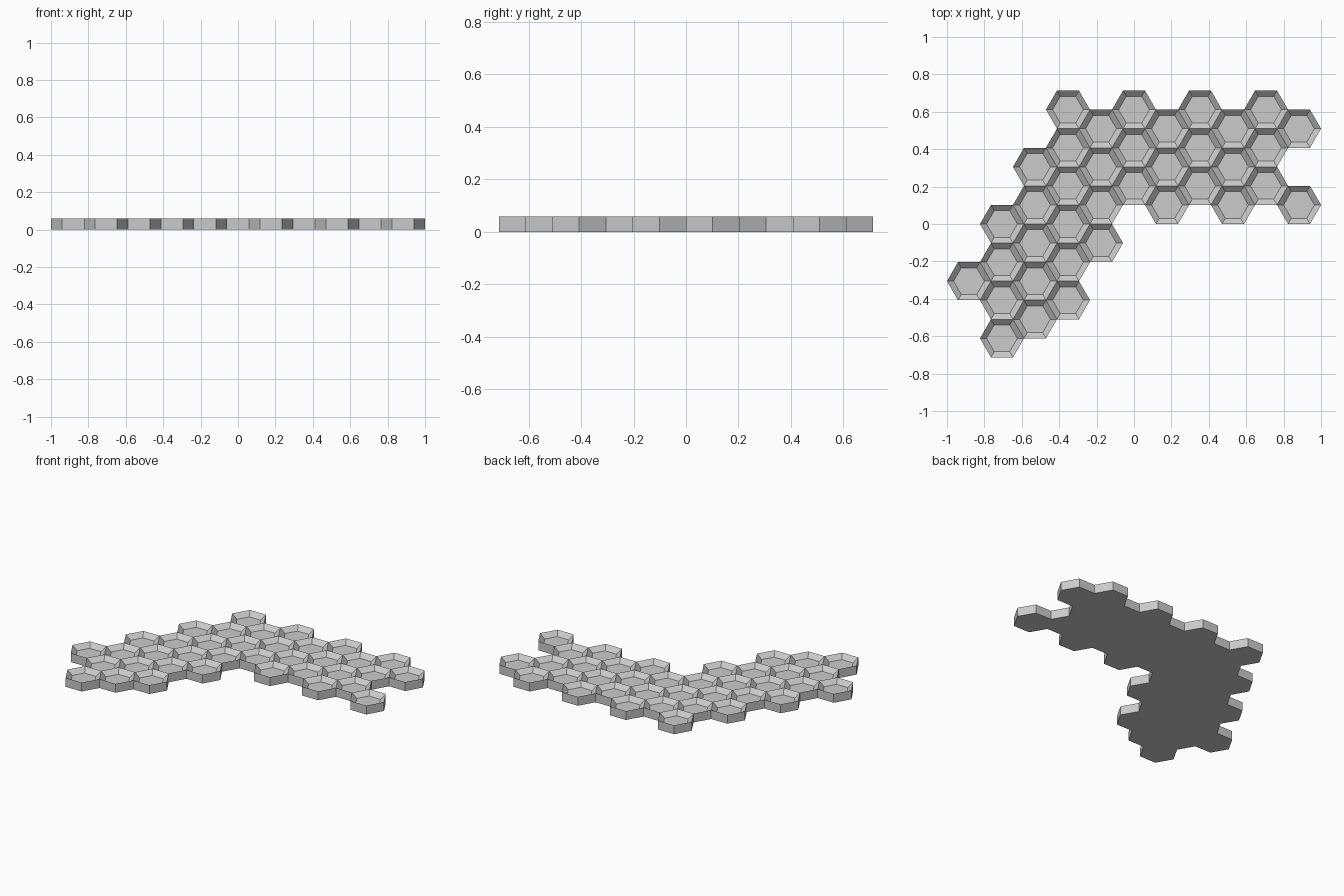
import bpy, bmesh, math

cube = bpy.data.objects.get("Cube")
if cube:
    bpy.data.objects.remove(cube, do_unlink=True)

R = 2 / 17                      # tile corner radius
HALF = R * math.sqrt(3) / 2     # half the distance between rows
HEIGHT = R / 2
FLOOR = HEIGHT / 2

grey = bpy.data.materials.new("light_grey")
grey.use_nodes = True
colour = (0.6, 0.6, 0.6, 1)
grey.diffuse_color = colour
grey.node_tree.nodes["Principled BSDF"].inputs["Base Color"].default_value = colour


def hex_ring(bm, radius, z):
    corners = [math.radians(60 * i) for i in range(6)]
    return [bm.verts.new((radius * math.cos(a), radius * math.sin(a), z)) for a in corners]


def bridge(bm, low, high):
    for i in range(6):
        j = (i + 1) % 6
        bm.faces.new((low[i], low[j], high[j], high[i]))


# Hexagonal tile: flat base, upright walls, slopes down to a sunken floor
bm = bmesh.new()
base = hex_ring(bm, R, 0)
rim = hex_ring(bm, R, HEIGHT)
floor = hex_ring(bm, R * 0.7, FLOOR)
bm.faces.new(base[::-1])
bridge(bm, base, rim)
bridge(bm, rim, floor)
bm.faces.new(floor)
bmesh.ops.recalc_face_normals(bm, faces=bm.faces)
tile_mesh = bpy.data.meshes.new("hex_tile")
bm.to_mesh(tile_mesh)
bm.free()
tile_mesh.materials.append(grey)

# Columns from right to left: lowest and highest tile, in half rows
spans = [(-3, -3), (-6, 0), (-5, 3), (-4, 6), (-1, 5), (2, 6),
         (1, 5), (2, 6), (1, 5), (2, 6), (1, 5)]
missing = {(5, 3)}              # notch in the last column

for column, (low, high) in enumerate(spans, start=-5):
    for row in range(low, high + 1, 2):
        if (column, row) in missing:
            continue
        tile = bpy.data.objects.new(f"hex_tile_{column + 6}_{row + 7}", tile_mesh)
        tile.location = (column * R * 1.5, row * HALF, 0)
        bpy.context.collection.objects.link(tile)
